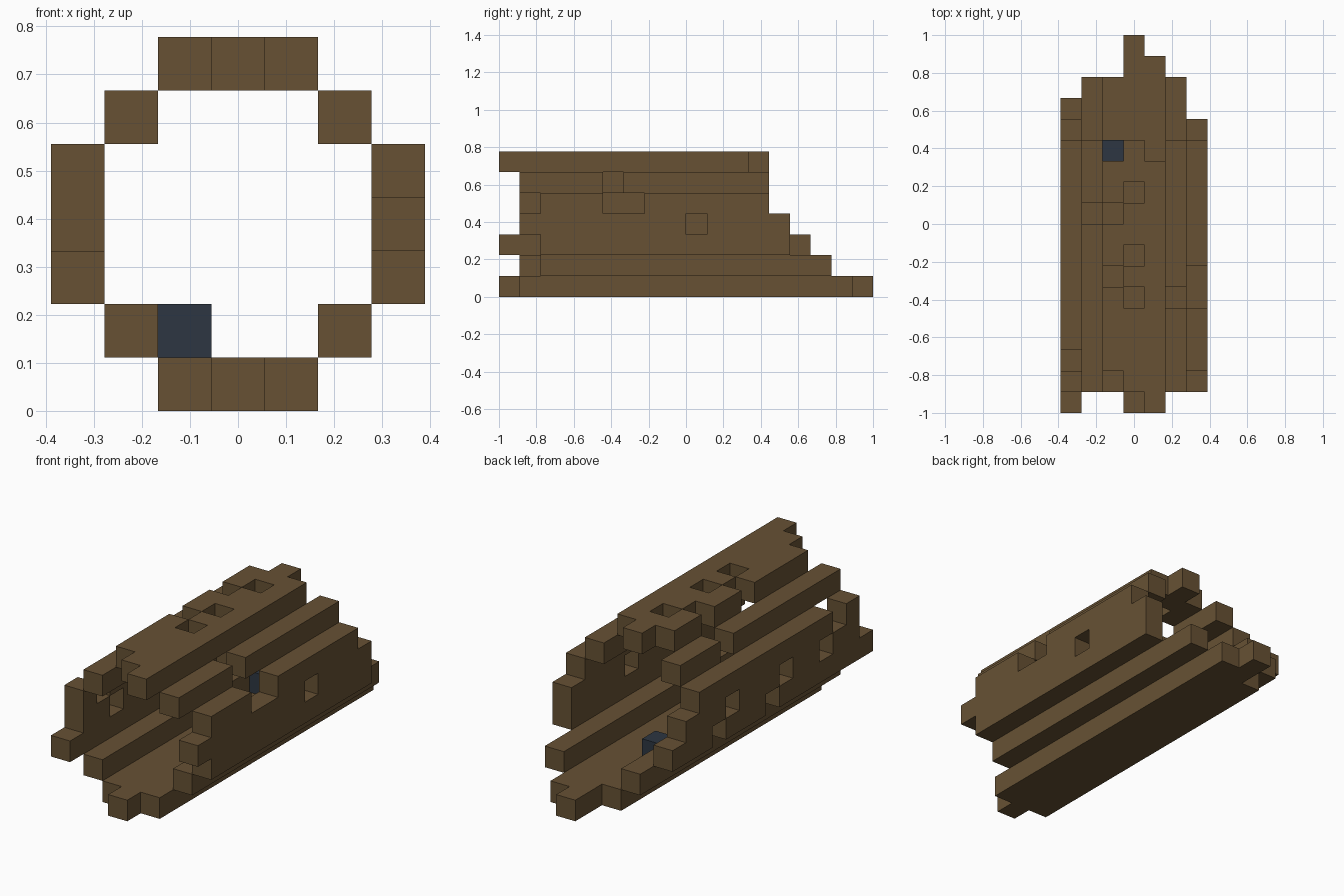
import bpy, bmesh
from mathutils import Vector

if "Cube" in bpy.data.objects:
    bpy.data.objects.remove(bpy.data.objects["Cube"], do_unlink=True)

UNIT = 1 / 9                       # edge of one block
ORIGIN = Vector((-3.5, -9, 0))     # block grid corner


def material(name, rgb):
    mat = bpy.data.materials.new(name)
    mat.use_nodes = True
    colour = (*rgb, 1)
    mat.diffuse_color = colour
    mat.node_tree.nodes["Principled BSDF"].inputs["Base Color"].default_value = colour
    return mat


bark = material("bark_brown", (0.135, 0.083, 0.034))
slate = material("dark_slate_blue", (0.026, 0.037, 0.054))

# Hollow log staves: name -> column, level, first row, end row, missing rows
STAVES = {
    "floor_right": (2, 0, 1, 16, ()),
    "floor_middle": (3, 0, 0, 18, ()),
    "floor_left": (4, 0, 1, 17, ()),
    "lower_edge_right": (1, 1, 1, 16, ()),
    "lower_edge_left": (5, 1, 2, 16, ()),
    "right_wall_low": (0, 2, 0, 15, (7, 11)),
    "right_wall_middle": (0, 3, 1, 14, (3, 6, 10)),
    "right_wall_high": (0, 4, 1, 13, (2,)),
    "left_wall_low": (6, 2, 2, 14, ()),
    "left_wall_middle": (6, 3, 1, 14, (9,)),
    "left_wall_high": (6, 4, 2, 13, (5, 6)),
    "upper_edge_right": (1, 5, 1, 13, (9,)),
    "upper_edge_left": (5, 5, 1, 13, (5,)),
    "roof_right": (2, 6, 2, 12, (6, 9)),
    "roof_middle": (3, 6, 1, 13, (5, 7, 10)),
    "roof_left": (4, 6, 0, 12, ()),
    "inner_stone": (2, 1, 12, 13, ()),
}


def cells(col, level, first, end, gaps):
    return [(col, row, level) for row in range(first, end) if row not in gaps]


filled = {cell for stave in STAVES.values() for cell in cells(*stave)}


def build(name, blocks, mat):
    """Join blocks into one part, keeping only the exposed sides."""
    bm = bmesh.new()
    for block in blocks:
        centre = Vector(block) + Vector((0.5, 0.5, 0.5))
        for axis in range(3):
            for sign in (-1, 1):
                normal = Vector((0, 0, 0))
                normal[axis] = sign
                if tuple(int(v) for v in Vector(block) + normal) in filled:
                    continue
                u = Vector((0, 0, 0))
                u[(axis + 1) % 3] = 0.5
                v = normal.cross(u)
                middle = centre + normal / 2 + ORIGIN
                corners = (-u - v, u - v, u + v, v - u)
                bm.faces.new([bm.verts.new((middle + c) * UNIT) for c in corners])
    bmesh.ops.remove_doubles(bm, verts=bm.verts, dist=0.001)
    bmesh.ops.dissolve_limit(bm, angle_limit=0.01, verts=bm.verts, edges=bm.edges)
    mesh = bpy.data.meshes.new(name)
    bm.to_mesh(mesh)
    bm.free()
    mesh.materials.append(mat)
    bpy.context.collection.objects.link(bpy.data.objects.new(name, mesh))


for name, stave in STAVES.items():
    build(name, cells(*stave), slate if name == "inner_stone" else bark)
